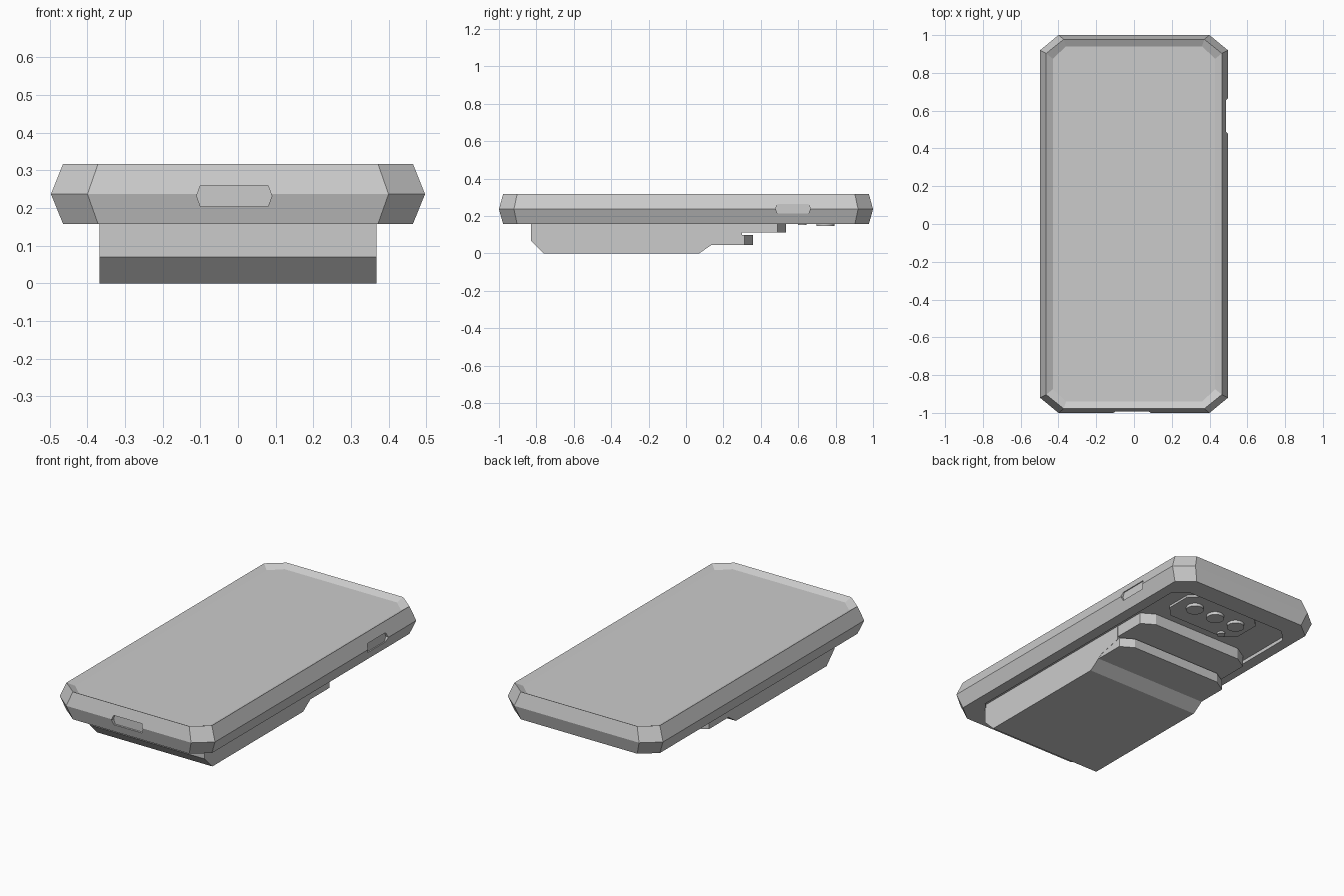
import bpy, bmesh, math

if "Cube" in bpy.data.objects:
    bpy.data.objects.remove(bpy.data.objects["Cube"])

grey = bpy.data.materials.new("plain_grey")
grey.use_nodes = True
COLOUR = (0.6, 0.6, 0.6, 1)
grey.diffuse_color = COLOUR
grey.node_tree.nodes["Principled BSDF"].inputs["Base Color"].default_value = COLOUR


def octagon(hx, hy, cx, cy):
    """Rectangle with cut corners, counter-clockwise."""
    return [(hx, cy - hy), (hx, hy - cy), (hx - cx, hy), (cx - hx, hy),
            (-hx, hy - cy), (-hx, cy - hy), (cx - hx, -hy), (hx - cx, -hy)]


def loft(name, loops):
    """Skin a list of equal-length 3D loops and cap both ends."""
    bm = bmesh.new()
    rings = [[bm.verts.new(p) for p in loop] for loop in loops]
    n = len(rings[0])
    for a, b in zip(rings, rings[1:]):
        for i in range(n):
            j = (i + 1) % n
            bm.faces.new((a[i], a[j], b[j], b[i]))
    bm.faces.new(rings[0][::-1])
    bm.faces.new(rings[-1])
    bmesh.ops.recalc_face_normals(bm, faces=bm.faces)
    mesh = bpy.data.meshes.new(name)
    bm.to_mesh(mesh)
    bm.free()
    mesh.materials.append(grey)
    obj = bpy.data.objects.new(name, mesh)
    bpy.context.collection.objects.link(obj)
    return obj


def slab(name, outline, z0, z1, x=0, y=0):
    return loft(name, [[(px + x, py + y, z) for px, py in outline] for z in (z0, z1)])


# Case shell: back recess, bevelled sides, sloped rim and screen
sections = [(0.40, 0.86, 0.07, 0.07, 0.178),
            (0.40, 0.86, 0.07, 0.07, 0.158),
            (0.465, 0.978, 0.093, 0.075, 0.158),
            (0.497, 1.0, 0.097, 0.08, 0.237),
            (0.465, 0.978, 0.093, 0.075, 0.317),
            (0.43, 0.94, 0.07, 0.065, 0.297)]
case = loft("case_shell", [[(x, y, s[4]) for x, y in octagon(*s[:4])] for s in sections])


# Shallow port and side button openings
def cut(name, points):
    cutter = loft(name, points)
    cutter.hide_render = True
    cutter.hide_set(True)
    mod = case.modifiers.new(name, "BOOLEAN")
    mod.operation = "DIFFERENCE"
    mod.solver = "EXACT"
    mod.object = cutter


def slot(half, height):
    h = height / 2
    return [(-half, 0), (0.01 - half, -h), (half - 0.01, -h),
            (half, 0), (half - 0.01, h), (0.01 - half, h)]


cut("port_cutter", [[(u - 0.01, y, 0.232 + v) for u, v in slot(0.1, 0.055)]
                    for y in (-1.1, -0.98)])
cut("button_cutter", [[(x, 0.572 + u, 0.239 + v) for u, v in slot(0.093, 0.052)]
                      for x in (0.6, 0.48)])

# Battery grip on the back, a side profile drawn across the width
profile = [(-0.83, 0.18), (-0.83, 0.07), (-0.76, 0), (0.07, 0), (0.165, 0.065),
           (0.30, 0.095), (0.30, 0.18)]
loft("back_grip", [[(x, y, z) for y, z in profile] for x in (-0.368, 0.368)])

# Two stepped plates with cut rear corners
for name, y0, y1, z0, z1 in (("lower_step", 0.137, 0.357, 0.045, 0.10),
                             ("upper_step", 0.25, 0.535, 0.112, 0.18)):
    hw, c = 0.367, 0.075
    slab(name, [(-hw, y0), (hw, y0), (hw, y1 - 0.045), (hw - c, y1),
                (c - hw, y1), (-hw, y1 - 0.045)], z0, z1)

# Camera island, lenses and flash
slab("camera_island", octagon(0.245, 0.135, 0.06, 0.06), 0.165, 0.2, 0.05, 0.728)


def disc(name, x, y, r, z):
    circle = [(r * math.cos(a), r * math.sin(a))
              for a in (math.tau * i / 32 for i in range(32))]
    obj = slab(name, circle, z, 0.19, x, y)
    for p in obj.data.polygons:
        p.use_smooth = len(p.vertices) == 4
    return obj


for i in range(3):
    disc("camera_lens_%d" % (i + 1), 0.19 - 0.145 * i, 0.745, 0.048, 0.148)
disc("camera_flash", -0.1, 0.622, 0.023, 0.153)
